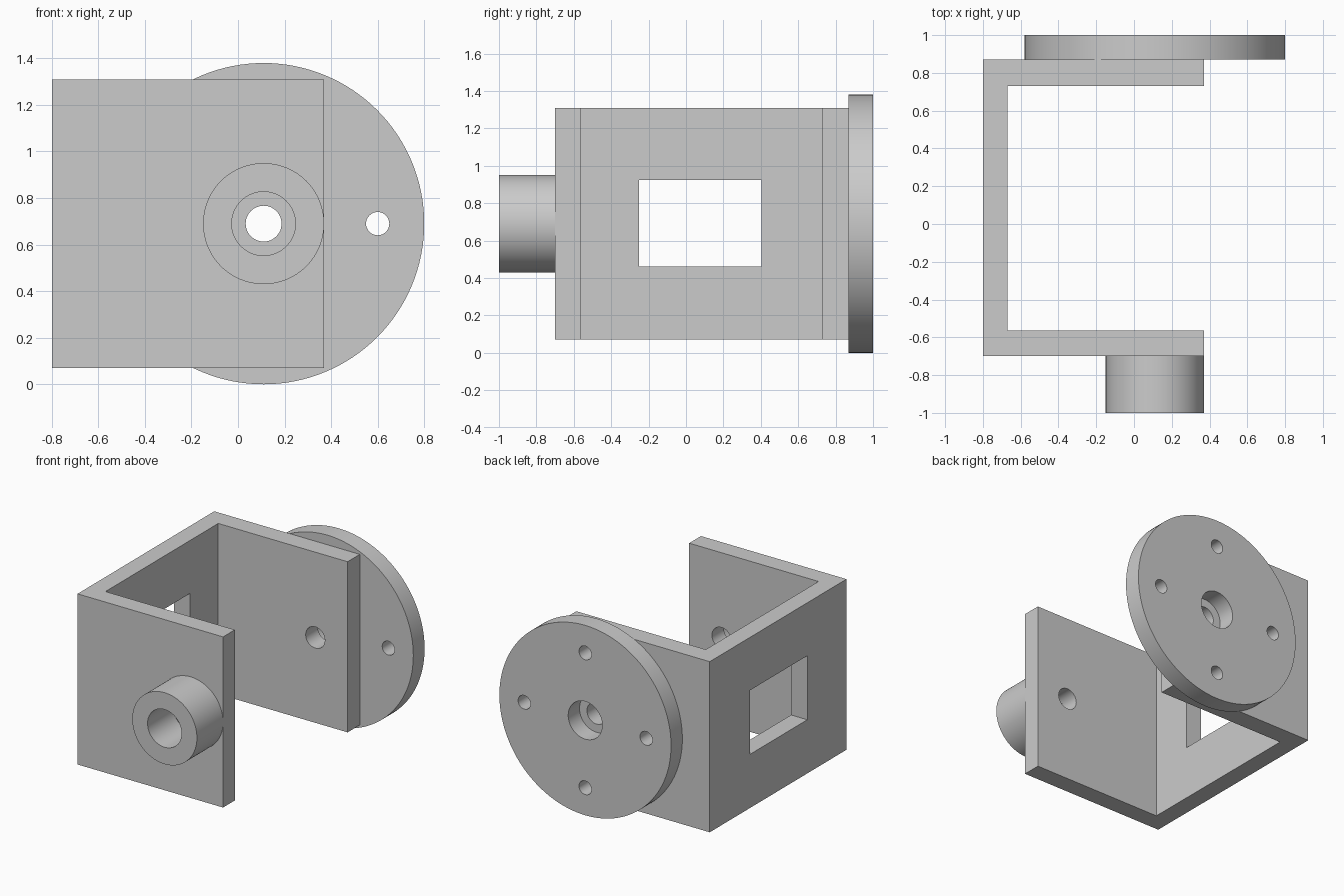
import bpy
import bmesh
import math
from mathutils import Vector

cube = bpy.data.objects.get("Cube")
if cube:
    bpy.data.objects.remove(cube, do_unlink=True)

grey = bpy.data.materials.new("plain grey")
grey.use_nodes = True
colour = (0.6, 0.6, 0.6, 1)
grey.diffuse_color = colour
grey.node_tree.nodes["Principled BSDF"].inputs["Base Color"].default_value = colour

AXIS_X, AXIS_Z = 0.11, 0.69      # shared pivot axis, running along y
BACK, WALL_BACK, WALL_FRONT, FRONT = 1.0, 0.87, -0.70, -1.0
BOTTOM, TOP = 0.07, 1.31
BORE, PIN = 0.137, 0.077


def make_object(name, bm):
    bmesh.ops.recalc_face_normals(bm, faces=bm.faces)
    mesh = bpy.data.meshes.new(name)
    bm.to_mesh(mesh)
    bm.free()
    obj = bpy.data.objects.new(name, mesh)
    bpy.context.collection.objects.link(obj)
    mesh.materials.append(grey)
    return obj


def prism(name, points, offset):
    """Extrude a closed outline along an offset."""
    bm = bmesh.new()
    face = bm.faces.new([bm.verts.new(p) for p in points])
    new = bmesh.ops.extrude_face_region(bm, geom=[face])["geom"]
    verts = [v for v in new if isinstance(v, bmesh.types.BMVert)]
    bmesh.ops.translate(bm, verts=verts, vec=Vector(offset))
    return make_object(name, bm)


def rod(name, radius, y0, y1, x=AXIS_X, z=AXIS_Z, sides=96):
    """Cylinder along y."""
    angles = [math.tau * i / sides for i in range(sides)]
    ring = [(x + radius * math.cos(a), y0, z + radius * math.sin(a)) for a in angles]
    return prism(name, ring, (0, y1 - y0, 0))


def cut(obj, cutters):
    for cutter in cutters:
        cutter.hide_render = True
        mod = obj.modifiers.new("cut", 'BOOLEAN')
        mod.operation = 'DIFFERENCE'
        mod.solver = 'EXACT'
        mod.object = cutter
        bpy.context.view_layer.objects.active = obj
        bpy.ops.object.modifier_apply(modifier=mod.name)
        bpy.data.objects.remove(cutter, do_unlink=True)


def smooth(obj):
    bpy.ops.object.select_all(action='DESELECT')
    obj.select_set(True)
    bpy.context.view_layer.objects.active = obj
    bpy.ops.object.shade_smooth_by_angle(angle=math.radians(30))


# U-shaped bracket with side window and pin holes
outline = [(-0.80, WALL_FRONT), (0.37, WALL_FRONT), (0.37, -0.565), (-0.67, -0.565),
           (-0.67, 0.73), (0.37, 0.73), (0.37, WALL_BACK), (-0.80, WALL_BACK)]
bracket = prism("bracket", [(x, y, BOTTOM) for x, y in outline], (0, 0, TOP - BOTTOM))
window = [(-0.9, y, z) for y, z in ((-0.25, 0.46), (0.405, 0.46), (0.405, 0.925), (-0.25, 0.925))]
cut(bracket, [prism("window_cutter", window, (0.4, 0, 0)),
              rod("pin_cutter", PIN, -0.9, 1.1, sides=48)])

# Hollow boss on the front wall
boss = rod("front_boss", 0.26, FRONT, WALL_FRONT)
cut(boss, [rod("boss_bore_cutter", BORE, FRONT - 0.1, WALL_FRONT + 0.1, sides=64)])

# Round flange on the back wall with a centre bore and four bolt holes
flange = rod("back_flange", 0.69, WALL_BACK, BACK, sides=128)
cutters = [rod("flange_bore_cutter", BORE, WALL_BACK - 0.1, BACK + 0.1, sides=64)]
for i in range(4):
    a = i * math.pi / 2
    cutters.append(rod("bolt_hole_cutter", 0.05, WALL_BACK - 0.1, BACK + 0.1,
                       AXIS_X + 0.49 * math.cos(a), AXIS_Z + 0.49 * math.sin(a), 32))
cut(flange, cutters)

for part in (bracket, boss, flange):
    smooth(part)
